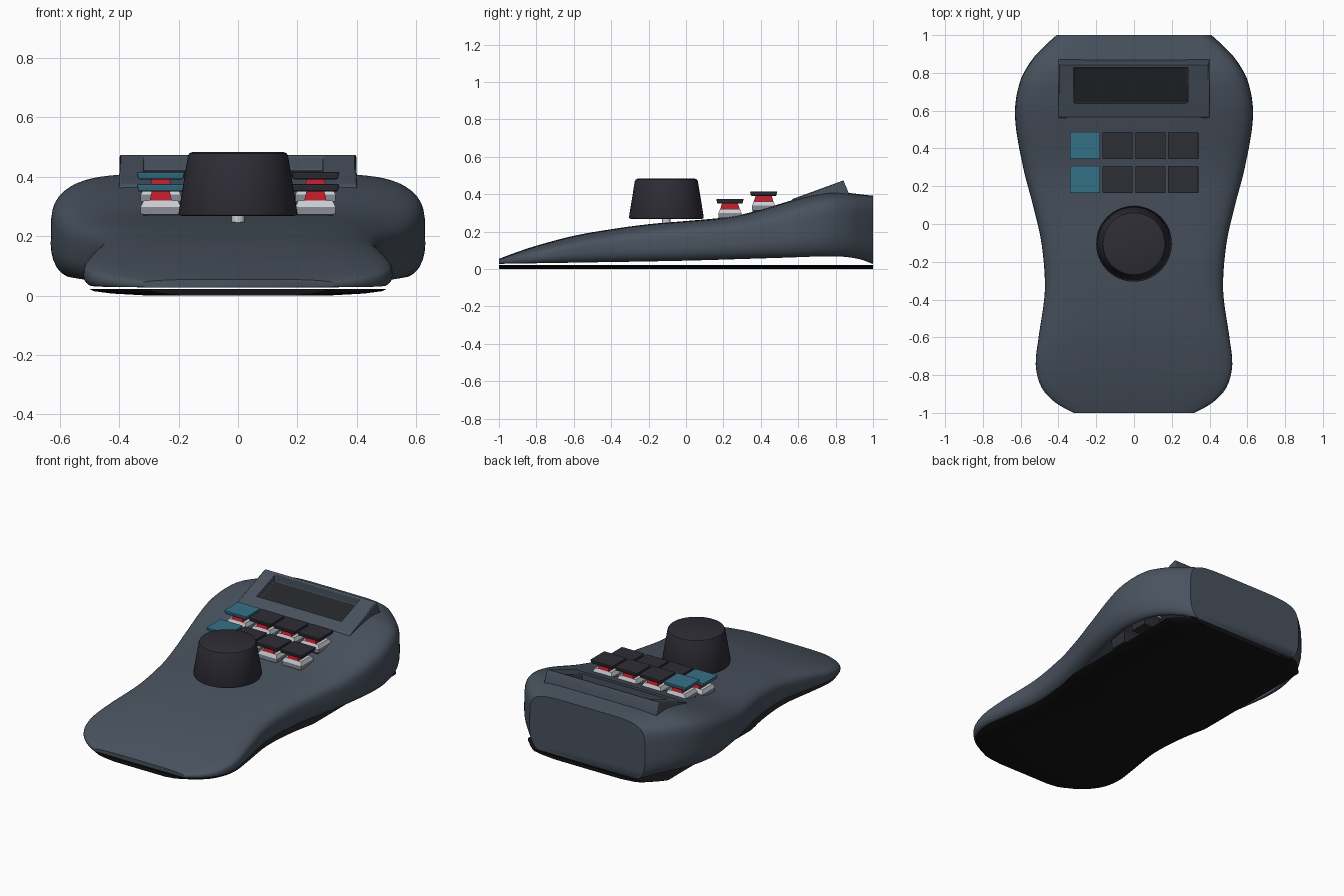
import bpy, bmesh, math

if "Cube" in bpy.data.objects:
    bpy.data.objects.remove(bpy.data.objects["Cube"])


def mat(name, r, g, b):
    m = bpy.data.materials.new(name)
    m.diffuse_color = (r, g, b, 1)
    m.use_nodes = True
    m.node_tree.nodes["Principled BSDF"].inputs["Base Color"].default_value = m.diffuse_color
    return m


SLATE = mat("slate_shell", .066, .085, .113)
CHARCOAL = mat("charcoal_plastic", .027, .026, .037)
TEAL = mat("teal_keycap", .036, .165, .245)
SCREEN = mat("dark_glass", .018, .020, .024)
BLACK = mat("black_base", .007, .007, .008)
RED = mat("red_stem", .50, .012, .025)
WHITE = mat("pale_housing", .58, .61, .65)
GREY = mat("grey_housing", .25, .27, .30)


def finish(name, bm, mats, smooth=None, bevel=0, segs=2):
    bmesh.ops.recalc_face_normals(bm, faces=bm.faces)
    me = bpy.data.meshes.new(name)
    bm.to_mesh(me)
    bm.free()
    ob = bpy.data.objects.new(name, me)
    bpy.context.collection.objects.link(ob)
    for m in mats:
        me.materials.append(m)
    if bevel:
        b = ob.modifiers.new("bevel", 'BEVEL')
        b.width, b.segments = bevel, segs
    if smooth:
        bpy.ops.object.select_all(action='DESELECT')
        ob.select_set(True)
        bpy.context.view_layer.objects.active = ob
        bpy.ops.object.shade_smooth_by_angle(angle=math.radians(smooth))
    return ob


def loft(rings, closed=True, cap0=True, cap1=True):
    bm = bmesh.new()
    vs = [[bm.verts.new(p) for p in r] for r in rings]
    n = len(vs[0])
    for a, b in zip(vs, vs[1:]):
        for i in range(n if closed else n - 1):
            j = (i + 1) % n
            bm.faces.new((a[i], a[j], b[j], b[i]))
    if cap0:
        bm.faces.new(vs[0])
    if cap1:
        bm.faces.new(vs[-1])
    return bm


def rect(x0, x1, y0, y1, z0, z1=None):
    z1 = z0 if z1 is None else z1
    return [(x0, y0, z0), (x1, y0, z0), (x1, y1, z1), (x0, y1, z1)]


def block(name, m, x, y, z0, z1, lower, upper, bevel=0):
    """Straight or tapered block; lower and upper are (width, depth)."""
    rings = [rect(x - w / 2, x + w / 2, y - d / 2, y + d / 2, z)
             for z, (w, d) in ((z0, lower), (z1, upper))]
    return finish(name, loft(rings), [m], bevel=bevel)


def curve(pts):
    """Smooth interpolation through control points."""
    def slope(i):
        a, b = pts[max(i - 1, 0)], pts[min(i + 1, len(pts) - 1)]
        return (b[1] - a[1]) / (b[0] - a[0])

    def f(y):
        i = 0
        while i < len(pts) - 2 and y > pts[i + 1][0]:
            i += 1
        (ya, a), (yb, b) = pts[i], pts[i + 1]
        h = yb - ya
        t = (y - ya) / h
        return ((2*t**3 - 3*t**2 + 1) * a + (t**3 - 2*t**2 + t) * h * slope(i)
                + (3*t**2 - 2*t**3) * b + (t**3 - t**2) * h * slope(i + 1))
    return f


# Shell: half width, top and rim height along the length
half_width = curve([(-1, .32), (-.95, .41), (-.87, .487), (-.75, .52), (-.6, .505),
                    (-.35, .472), (-.1, .49), (.1, .535), (.3, .587), (.57, .63),
                    (.75, .605), (.87, .54), (.95, .465), (1, .41)])
top_z = curve([(-1, .055), (-.9, .092), (-.8, .125), (-.6, .178), (-.4, .213), (-.2, .24),
               (0, .257), (.2, .275), (.3, .292), (.4, .318), (.5, .348), (.6, .377),
               (.7, .4), (.8, .412), (1, .392)])
rim_z = curve([(-1, .028), (-.5, .036), (0, .045), (.5, .06), (.8, .068), (.92, .055), (1, .028)])
stations = [-math.cos(math.pi * i / 60) for i in range(61)]


def section(y):
    w, zt, zb = half_width(y), top_z(y), rim_z(y)
    h = zt - zb
    zm, c, n = zb + .35 * h, min(.07, .3 * h), 4.5 + 1.3 * y
    half = []
    for i in range(6):
        a = math.pi / 2 * (1 - i / 6)
        half.append((w - c + c * math.cos(a), zm - (zm - zb) * math.sin(a)))
    for i in range(15):
        a = math.pi / 2 * i / 15
        half.append((w * math.cos(a) ** (2 / n), zm + (zt - zm) * math.sin(a) ** (2 / n)))
    return ([(x, y, z) for x, z in half] + [(0, y, zt)]
            + [(-x, y, z) for x, z in reversed(half)])


shell = finish("shell", loft([section(y) for y in stations], closed=False), [SLATE], smooth=35)
wall = shell.modifiers.new("wall", 'SOLIDIFY')
wall.thickness, wall.offset = .012, -1

# Base plate, thinning toward its sides
rings = []
for y in stations:
    w = min(half_width(y) - .02, .5)
    prof = [(1, .022), (.97, .015), (.85, .007), (.6, 0)]
    rings.append([(w * s, y, z) for s, z in prof]
                 + [(-w * s, y, z) for s, z in reversed(prof)])
finish("base_plate", loft(rings), [BLACK], smooth=40)


# Screen housing: sloped frame with a sunken display
def slope_z(y):
    return .373 + (y - .565) * .365


SX0, SX1, SY0, SY1, DEPTH = -.318, .285, .64, .828, .048
frame = [rect(-.4, .4, .56, .872, .335),
         rect(-.4, .4, .562, .872, .366, .40),
         rect(-.398, .398, .568, .842, slope_z(.568), slope_z(.842)),
         rect(SX0, SX1, SY0, SY1, slope_z(SY0), slope_z(SY1)),
         rect(SX0, SX1, SY0, SY1, slope_z(SY0) - DEPTH, slope_z(SY1) - DEPTH)]
bm = loft(frame, cap0=False)
bm.faces.ensure_lookup_table()
bm.faces[-1].material_index = 1
finish("screen_housing", bm, [SLATE, SCREEN], smooth=30, bevel=.006)

# Opening in the shell beneath the display
g = .004
cutter = finish("screen_cutter", loft([rect(SX0 - g, SX1 + g, SY0 - g, SY1 + g, .30),
                                       rect(SX0 - g, SX1 + g, SY0 - g, SY1 + g, .6)]), [SLATE])
cutter.hide_render = True
cutter.hide_viewport = True
cut = shell.modifiers.new("screen_opening", 'BOOLEAN')
cut.object, cut.operation = cutter, 'DIFFERENCE'

# Keys: switch body, pale collar, red stem and flat cap
for row, (y, z) in enumerate(((.235, .35), (.415, .391))):
    for col in range(4):
        x = -.26 + .1735 * col
        tag = f"_{row}_{col}"
        block("switch_socket" + tag, CHARCOAL, x, y, z - .15, z - .075, (.11, .11), (.12, .12))
        block("switch_body" + tag, GREY, x, y, z - .075, z - .051, (.135, .125), (.135, .125))
        block("switch_collar" + tag, WHITE, x, y, z - .051, z - .03, (.135, .125), (.115, .105))
        block("switch_stem" + tag, RED, x, y, z - .03, z + .002, (.075, .105), (.06, .085))
        block("keycap" + tag, TEAL if col == 0 else CHARCOAL, x, y, z, z + .025,
              (.15, .135), (.162, .146), bevel=.005)

# Knob and its shaft
for name, m, prof in (
        ("knob", CHARCOAL, [(.185, .268), (.197, .27), (.2, .278), (.169, .468),
                            (.164, .479), (.154, .483)]),
        ("knob_shaft", WHITE, [(.022, .21), (.022, .30)])):
    rings = [[(r * math.cos(math.tau * i / 64), -.105 + r * math.sin(math.tau * i / 64), z)
              for i in range(64)] for r, z in prof]
    finish(name, loft(rings), [m], smooth=40)
